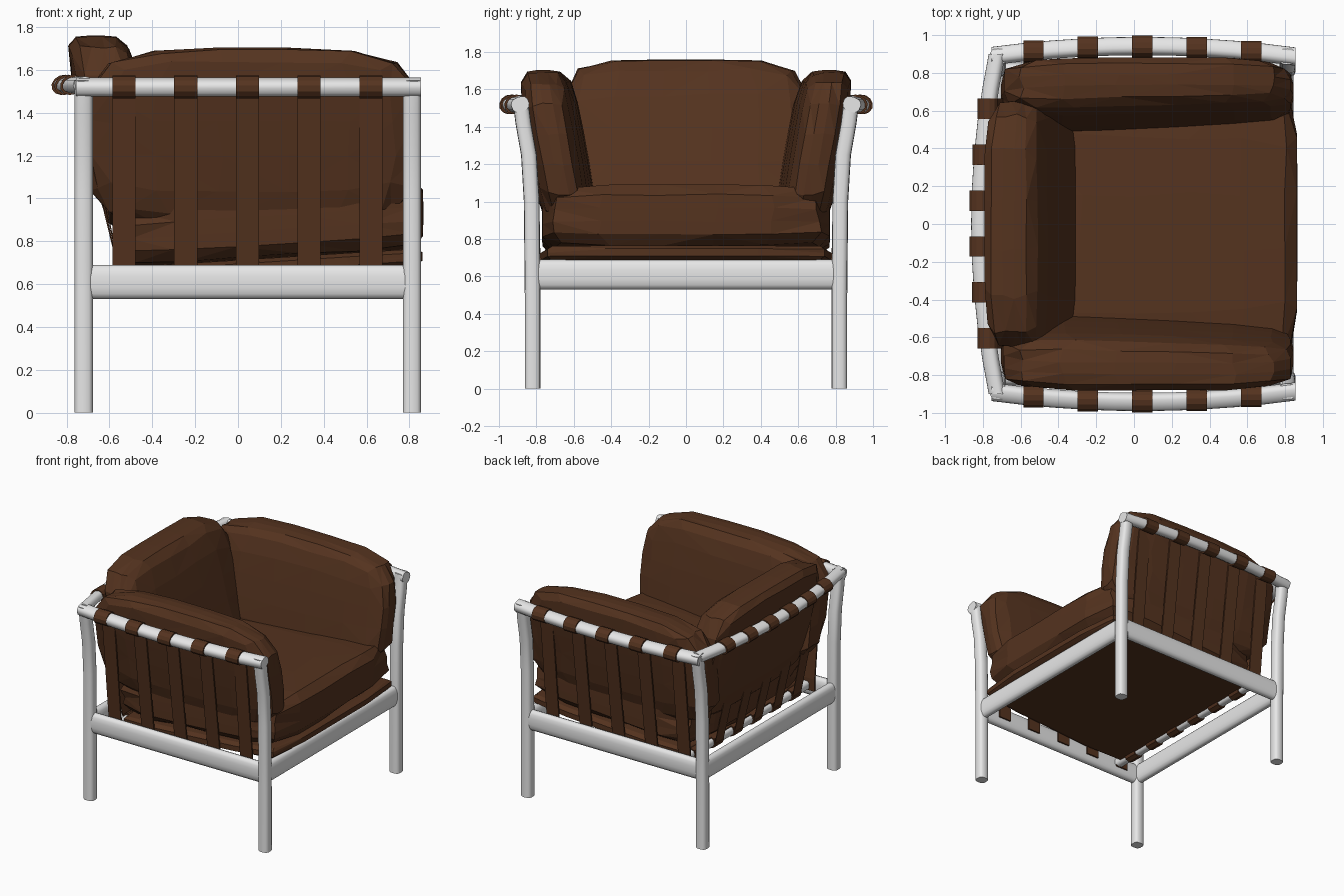
import bpy, bmesh, math, random
from mathutils import Vector

if "Cube" in bpy.data.objects:
    bpy.data.objects.remove(bpy.data.objects["Cube"])

random.seed(4)


def material(name, rgb):
    m = bpy.data.materials.new(name)
    m.diffuse_color = (*rgb, 1)
    m.use_nodes = True
    m.node_tree.nodes["Principled BSDF"].inputs["Base Color"].default_value = m.diffuse_color
    return m


LEATHER = material("brown leather", (0.09, 0.033, 0.0135))
FRAME = material("pale grey frame", (0.8, 0.8, 0.8))


def finish(bm, name, mat, smooth=False):
    bmesh.ops.recalc_face_normals(bm, faces=bm.faces)
    me = bpy.data.meshes.new(name)
    bm.to_mesh(me)
    bm.free()
    ob = bpy.data.objects.new(name, me)
    bpy.context.collection.objects.link(ob)
    me.materials.append(mat)
    if smooth:
        bpy.ops.object.select_all(action='DESELECT')
        bpy.context.view_layer.objects.active = ob
        ob.select_set(True)
        bpy.ops.object.shade_smooth_by_angle(angle=math.radians(50))
    return ob


def bar(name, sections, n=14, power=2.6):
    """Loft of rounded sections, each (centre, half axis u, half axis v)."""
    bm = bmesh.new()
    rings = []
    for c, u, v in sections:
        ring = []
        for i in range(n):
            a = 2 * math.pi * (i + 0.5) / n
            ca, sa = math.cos(a), math.sin(a)
            p = math.copysign(abs(ca) ** (2 / power), ca)
            q = math.copysign(abs(sa) ** (2 / power), sa)
            ring.append(bm.verts.new(Vector(c) + Vector(u) * p + Vector(v) * q))
        rings.append(ring)
    for r, s in zip(rings, rings[1:]):
        for i in range(n):
            j = (i + 1) % n
            bm.faces.new((r[i], r[j], s[j], s[i]))
    bm.faces.new(rings[0])
    bm.faces.new(rings[-1])
    return finish(bm, name, FRAME, True)


def strap(name, path, side):
    """Flat band following a path; side is the half-width vector."""
    bm = bmesh.new()
    side = Vector(side)
    rows = [(bm.verts.new(Vector(p) - side), bm.verts.new(Vector(p) + side)) for p in path]
    for a, b in zip(rows, rows[1:]):
        bm.faces.new((a[0], a[1], b[1], b[0]))
    ob = finish(bm, name, LEATHER)
    mod = ob.modifiers.new("thickness", 'SOLIDIFY')
    mod.thickness = 0.012
    mod.offset = 0


def cushion(name, place, power=6, cuts=4, jitter=0.025):
    """Faceted pillow: rounded unit cube, then positioned by place(u, v, w)."""
    bm = bmesh.new()
    bmesh.ops.create_cube(bm, size=2)
    bmesh.ops.subdivide_edges(bm, edges=bm.edges[:], cuts=cuts, use_grid_fill=True)
    for v in bm.verts:
        norm = sum(abs(k) ** power for k in v.co) ** (1 / power)
        p = v.co / norm
        p = Vector([k + random.uniform(-jitter, jitter) * (abs(k) < 0.97) for k in p])
        v.co = Vector(place(*p))
    bmesh.ops.triangulate(bm, faces=bm.faces)
    finish(bm, name, LEATHER)


# curved top rails
TILT = 0.38
RAIL_Z = 1.52


def side_y(x):
    return 0.887 + 0.055 * (1 - ((x - 0.04) / 0.81) ** 2)


def back_x(y):
    return -0.818 + 0.115 * y * y


def tilted(a, rh, rv):
    """Offset (outward, up) on a tilted ellipse."""
    p, q = rh * math.cos(a), rv * math.sin(a)
    return (p * math.cos(TILT) + q * math.sin(TILT), q * math.cos(TILT) - p * math.sin(TILT))


for s, tag in ((-1, "near"), (1, "far")):
    ou, oz = tilted(0, 0.048, 0.04)
    vu, vz = tilted(math.pi / 2, 0.048, 0.04)
    xs = [-0.755 + 1.61 * i / 10 for i in range(11)]
    bar(f"{tag}_arm_rail", [((x, s * side_y(x), RAIL_Z), (0, s * ou, oz), (0, s * vu, vz)) for x in xs])

    # legs that flare outward at the top
    for x, end in ((-0.72, "back"), (0.812, "front")):
        profile = [(0, 0.82), (0.5, 0.82), (1.0, 0.825), (1.25, 0.84), (1.42, 0.87), (1.55, 0.886)]
        bar(f"{tag}_{end}_leg", [((x, s * y, z), (0.043, 0, 0), (0, 0.042, 0)) for z, y in profile], power=3)

    # lower side rail
    bar(f"{tag}_lower_rail", [((x, s * 0.82, 0.61), (0, 0.036, 0), (0, 0, 0.08)) for x in (-0.72, 0.81)])

    # straps: up inside the frame and around the arm rail
    for i in range(5):
        x = -0.532 + 0.288 * i
        y = side_y(x)
        path = [(x, s * 0.778, 0.585), (x, s * 0.778, 0.68)]
        for k in range(13):
            o, z = tilted(math.pi - 2 * math.pi * k / 12, 0.052, 0.046)
            path.append((x, s * (y + o), RAIL_Z + z))
        strap(f"{tag}_side_strap_{i + 1}", path, (0.054, 0, 0))

ou, oz = tilted(0, 0.044, 0.034)
vu, vz = tilted(math.pi / 2, 0.044, 0.036)
ys = [-0.9 + 0.18 * i for i in range(11)]
bar("back_top_rail", [((back_x(y), y, 1.53), (-ou, 0, oz), (-vu, 0, vz)) for y in ys])

# lower front and back rails, and the inner strap bar
BAR_X = -0.505
for name, x, hx, z, hz, hy in (("front_lower_rail", 0.81, 0.036, 0.61, 0.08, 0.82),
                               ("back_lower_rail", -0.72, 0.036, 0.61, 0.08, 0.82),
                               ("inner_strap_bar", BAR_X, 0.035, 0.62, 0.035, 0.80)):
    bar(name, [((x, y, z), (hx, 0, 0), (0, 0, hz)) for y in (-hy, hy)])

# sloping back straps, looped around the inner bar and the top rail
for i in range(6):
    y = -0.605 + 0.243 * i
    path = []
    for k in range(9):
        a = 2 * math.pi * k / 8 + math.pi
        path.append((BAR_X + 0.042 * math.cos(a), y, 0.62 + 0.042 * math.sin(a)))
    for k in range(13):
        o, z = tilted(math.pi - 2 * math.pi * k / 12, 0.05, 0.04)
        path.append((back_x(y) - o, y, 1.53 + z))
    strap(f"back_strap_{i + 1}", path, (0, 0.054, 0))

# seat base slab and seat cushion, both sloping down to the back
SLOPE = 0.062
cushion("seat_base", lambda u, v, w: (0.17 + 0.69 * u, 0.775 * v, 0.685 + 0.044 * u + 0.04 * w),
        power=14, cuts=3, jitter=0.005)
cushion("seat_cushion", lambda u, v, w: (0.145 + 0.72 * u, 0.77 * v, 0.885 + SLOPE * 0.73 * u
                                         + (0.165 + 0.015 * (1 - v * v)) * w), power=8)

# arm cushions leaning outward, sunk into the seat, thicker toward the back
for s, tag in ((-1, "near"), (1, "far")):
    cushion(f"{tag}_arm_cushion",
            lambda u, v, w: (0.07 + 0.775 * u,
                             s * (0.693 + 0.072 * w + (0.148 if v > 0 else 0.15 - 0.03 * u) * v),
                             1.28 + (0.425 - 0.02 * u * u) * w), power=4.5)

# back cushion leaning backward, sunk into the seat
cushion("back_cushion",
        lambda u, v, w: (-0.55 - 0.115 * w + (0.168 - 0.012 * w) * u,
                         0.655 * v,
                         1.30 + 0.46 * w), power=5.5)
